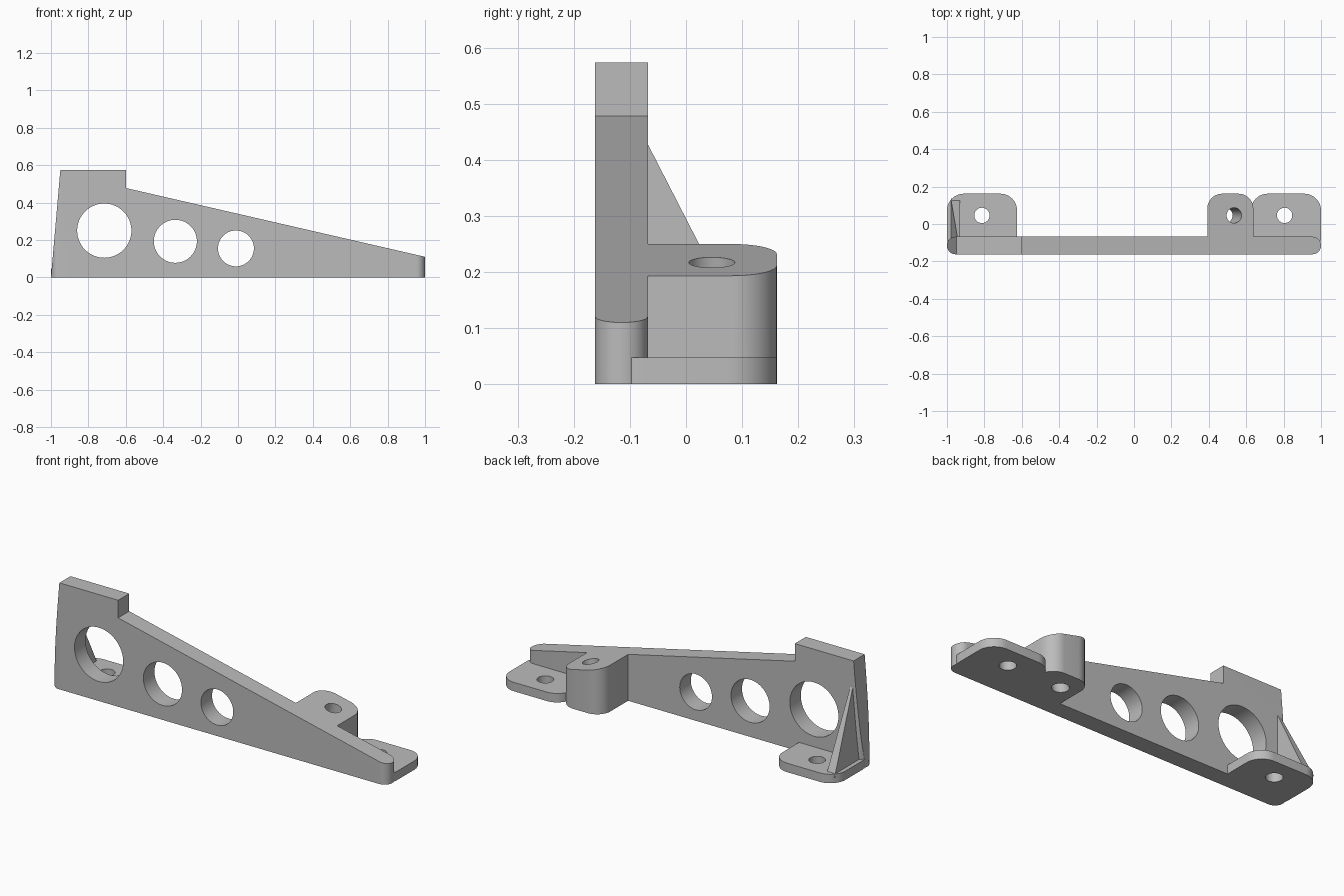
import bpy, bmesh, math
from mathutils import Matrix, Vector

cube = bpy.data.objects.get("Cube")
if cube:
    bpy.data.objects.remove(cube, do_unlink=True)

FRONT, PLATE_BACK, BACK = -0.162, -0.068, 0.162
FLANGE_TOP, BOLT_Y, BOLT_R = 0.048, 0.046, 0.041
SLOPE = 0.23

grey = bpy.data.materials.new("plain grey")
grey.use_nodes = True
colour = (0.5, 0.5, 0.5, 1)
grey.diffuse_color = colour
grey.node_tree.nodes["Principled BSDF"].inputs["Base Color"].default_value = colour


def slope_z(x):
    return 0.478 - SLOPE * (x + 0.6)


def make_object(name, bm):
    bmesh.ops.recalc_face_normals(bm, faces=bm.faces)
    mesh = bpy.data.meshes.new(name)
    bm.to_mesh(mesh)
    bm.free()
    mesh.materials.append(grey)
    obj = bpy.data.objects.new(name, mesh)
    bpy.context.collection.objects.link(obj)
    return obj


def prism(name, start, offset):
    """Extrude a flat outline along an offset."""
    bm = bmesh.new()
    face = bm.faces.new([bm.verts.new(p) for p in start])
    new = bmesh.ops.extrude_face_region(bm, geom=[face])["geom"]
    moved = [g for g in new if isinstance(g, bmesh.types.BMVert)]
    bmesh.ops.translate(bm, verts=moved, vec=offset)
    return make_object(name, bm)


def rounded_slab(name, x0, x1, y0, y1, radius, height):
    """Slab whose four upright corners are rounded."""
    steps = 12
    corners = ((x1, y1, -1, -1), (x0, y1, 1, -1), (x0, y0, 1, 1), (x1, y0, -1, 1))
    outline = []
    for i, (x, y, sx, sy) in enumerate(corners):
        for k in range(steps + 1):
            a = math.pi / 2 * (i + k / steps)
            outline.append((x + radius * (sx + math.cos(a)),
                            y + radius * (sy + math.sin(a)), 0))
    return prism(name, outline, (0, 0, height))


def drill(name, centre, radius, axis):
    """Round cutter along an axis."""
    bm = bmesh.new()
    turn = Vector((0, 0, 1)).rotation_difference(Vector(axis)).to_matrix().to_4x4()
    bmesh.ops.create_cone(bm, cap_ends=True, segments=64, radius1=radius,
                          radius2=radius, depth=0.8,
                          matrix=Matrix.Translation(centre) @ turn)
    obj = make_object(name, bm)
    obj.hide_render = True
    return obj


def combine(target, other, operation):
    """Apply a boolean, then discard the second part."""
    mod = target.modifiers.new("combine", "BOOLEAN")
    mod.operation, mod.object, mod.solver = operation, other, "EXACT"
    bpy.context.view_layer.objects.active = target
    bpy.ops.object.modifier_apply(modifier=mod.name)
    bpy.data.objects.remove(other, do_unlink=True)


# Upright web: side profile trimmed to rounded ends
profile = [(-1, 0), (1.1, 0), (1.1, slope_z(1.1)), (-0.6, slope_z(-0.6)),
           (-0.6, 0.573), (-0.95, 0.573)]
bracket = rounded_slab("bracket", -1, 1, FRONT, PLATE_BACK, 0.0465, 0.7)
side_trim = prism("side_trim", [(x, -0.3, z) for x, z in profile], (0, 0.6, 0))
combine(bracket, side_trim, "INTERSECT")

# Mounting flanges at both ends
for name, x0, x1 in (("left_flange", 0.625, 1), ("right_flange", -1, -0.625)):
    combine(bracket, rounded_slab(name, x0, x1, FRONT, BACK, 0.09, FLANGE_TOP), "UNION")

# Boss with a top that follows the web's slope
boss = rounded_slab("boss", 0.392, 0.638, FRONT + 0.01, BACK, 0.08, 0.1)
for v in boss.data.vertices:
    if v.co.z > 0.05:
        v.co.z = slope_z(v.co.x)
combine(bracket, boss, "UNION")

# Gusset with its outer side parallel to the slanted web end
base, peak, inner = 0.03, 0.43, -0.93
back_y = PLATE_BACK + (peak - base) / 1.96
wedge = bmesh.new()
rings = []
for y, z in ((back_y, base), (-0.1, base), (-0.1, peak + 0.06)):
    outer = -0.982 + 0.087 * z
    rings.append([wedge.verts.new((x, y, z)) for x in (outer, inner)])
for i in range(3):
    a, b = rings[i], rings[(i + 1) % 3]
    wedge.faces.new((a[0], a[1], b[1], b[0]))
for side in (0, 1):
    wedge.faces.new([r[side] for r in rings])
combine(bracket, make_object("gusset", wedge), "UNION")

# Lightening holes through the web
for x, z, r in ((-0.715, 0.25, 0.145), (-0.335, 0.193, 0.115), (-0.011, 0.155, 0.096)):
    combine(bracket, drill("web_hole", (x, -0.115, z), r, (0, 1, 0)), "DIFFERENCE")

# Bolt holes, the boss one square to its sloping top
for x, z, axis in ((-0.813, 0, (0, 0, 1)), (0.805, 0, (0, 0, 1)),
                   (0.535, slope_z(0.535), (SLOPE, 0, 1))):
    combine(bracket, drill("bolt_hole", (x, BOLT_Y, z), BOLT_R, axis), "DIFFERENCE")

bpy.ops.object.select_all(action="DESELECT")
bracket.select_set(True)
bpy.context.view_layer.objects.active = bracket
bpy.ops.object.shade_smooth_by_angle(angle=math.radians(25))
